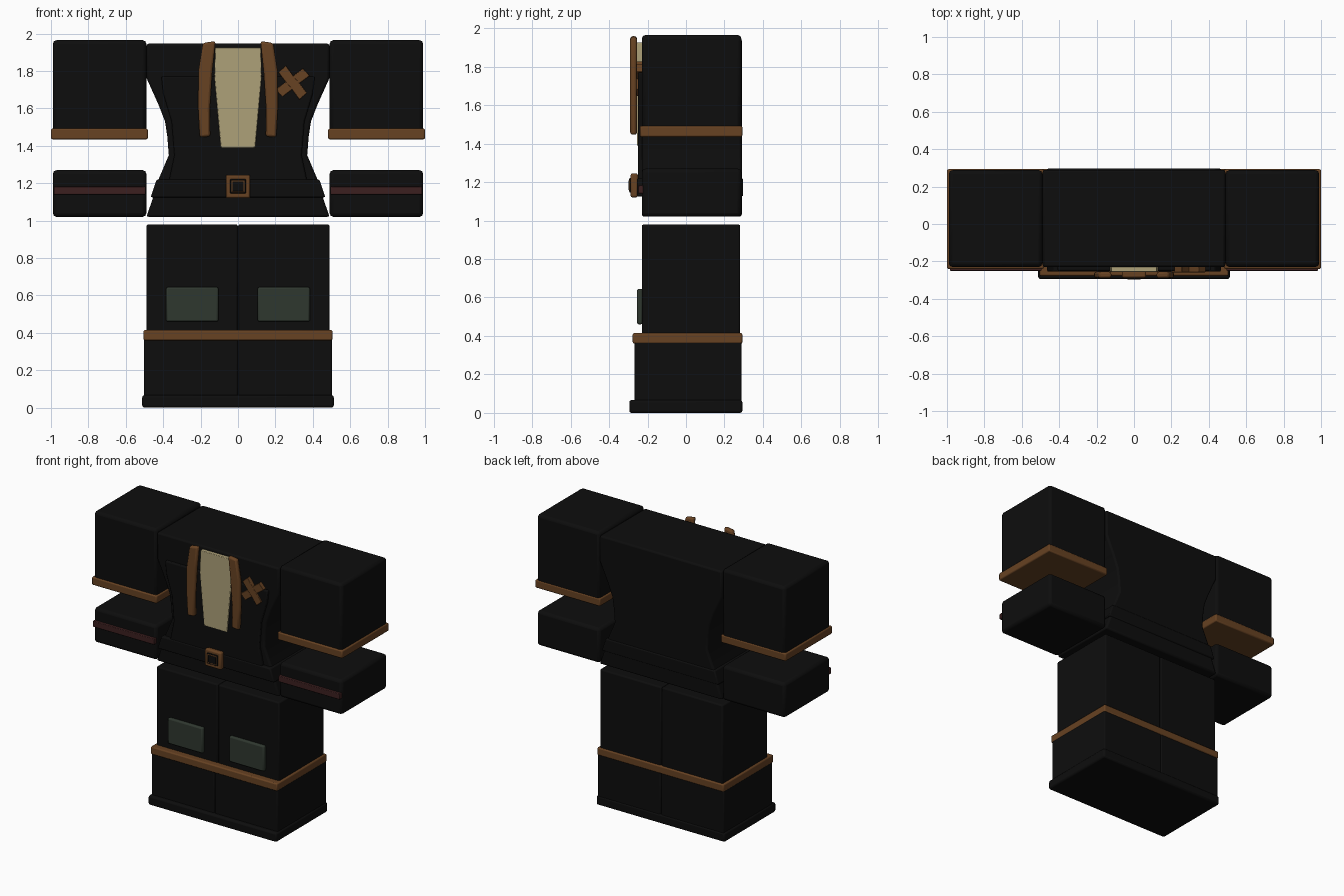
import bpy, bmesh, math

if "Cube" in bpy.data.objects:
    bpy.data.objects.remove(bpy.data.objects["Cube"])


def material(name, rgb):
    m = bpy.data.materials.new(name)
    m.diffuse_color = (*rgb, 1)
    m.use_nodes = True
    m.node_tree.nodes["Principled BSDF"].inputs["Base Color"].default_value = m.diffuse_color
    return m


BLACK = material("black cloth", (0.004, 0.004, 0.004))
BROWN = material("brown leather", (0.135, 0.054, 0.016))
BEIGE = material("beige shirt", (0.42, 0.355, 0.19))
GREEN = material("dark green patch", (0.028, 0.038, 0.028))
RED = material("dark red stripe", (0.045, 0.014, 0.014))


def finish(name, bm, mat, bevel):
    bmesh.ops.recalc_face_normals(bm, faces=bm.faces[:])
    me = bpy.data.meshes.new(name)
    bm.to_mesh(me)
    bm.free()
    me.materials.append(mat)
    ob = bpy.data.objects.new(name, me)
    bpy.context.collection.objects.link(ob)
    if bevel:
        b = ob.modifiers.new("Bevel", 'BEVEL')
        b.width, b.segments, b.limit_method = bevel, 2, 'ANGLE'
        b.angle_limit = math.radians(35)
    bpy.ops.object.select_all(action='DESELECT')
    ob.select_set(True)
    bpy.context.view_layer.objects.active = ob
    bpy.ops.object.shade_smooth_by_angle(angle=math.radians(30))
    return ob


def prism(name, pts, y0, y1, mat, bevel=0.0):
    """Front outline (x, z) pushed from y0 to y1."""
    bm = bmesh.new()
    face = bm.faces.new([bm.verts.new((x, y0, z)) for x, z in pts])
    ext = bmesh.ops.extrude_face_region(bm, geom=[face])
    for v in ext["geom"]:
        if isinstance(v, bmesh.types.BMVert):
            v.co.y = y1
    return finish(name, bm, mat, bevel)


def box(name, x0, x1, y0, y1, z0, z1, mat, bevel=0.01):
    return prism(name, [(x0, z0), (x1, z0), (x1, z1), (x0, z1)], y0, y1, mat, bevel)


def mirrored(half):
    """Close a right-hand outline with its left-hand copy."""
    return half + [(-x, z) for x, z in reversed(half)]


# Torso with narrow waist and flared hem
prism("torso", mirrored([(0.49, 1.02), (0.455, 1.12), (0.425, 1.22), (0.37, 1.35),
                         (0.378, 1.45), (0.39, 1.53), (0.425, 1.62), (0.488, 1.76),
                         (0.488, 1.947)]), -0.23, 0.29, BLACK, 0.012)
# Raised vest front
prism("vest_front", mirrored([(0.37, 1.21), (0.34, 1.35), (0.355, 1.53), (0.40, 1.68),
                              (0.41, 1.77)]), -0.25, -0.22, BLACK, 0.008)
# Belt following the flare
prism("belt", mirrored([(0.467, 1.125), (0.435, 1.22)]), -0.255, 0.297, BLACK, 0.008)
# Shirt panel
prism("shirt", mirrored([(0.092, 1.39), (0.127, 1.78), (0.122, 1.925)]),
      -0.256, -0.225, BEIGE, 0.004)

# Buckle ring and its dark centre
box("buckle", -0.065, 0.065, -0.288, -0.25, 1.12, 1.245, BROWN)
box("buckle_centre", -0.042, 0.042, -0.294, -0.26, 1.145, 1.222, BLACK, 0.004)
box("buckle_inner_rim", -0.036, 0.036, -0.296, -0.26, 1.151, 1.216, BROWN, 0.002)
box("buckle_hole", -0.03, 0.03, -0.298, -0.26, 1.157, 1.21, BLACK, 0.002)

# Crossed badge on the chest
for i, a in enumerate((math.radians(42), math.radians(-48))):
    c, s = math.cos(a), math.sin(a)
    bar = [(-0.092, -0.02), (-0.02, -0.026), (0.02, -0.026), (0.092, -0.034),
           (0.092, 0.02), (0.02, 0.026), (-0.02, 0.026), (-0.092, 0.034)]
    prism(f"badge_bar_{i + 1}", [(0.292 + x * c - z * s, 1.738 + x * s + z * c) for x, z in bar],
          -0.258 - 0.001 * i, -0.225, BROWN, 0.003)

for side, s in (("left", -1), ("right", 1)):
    def sided(name, x0, x1, *rest):
        return box(f"{side}_{name}", s * x0, s * x1, *rest)

    # Lapel strap
    prism(f"{side}_lapel", [(s * x, z) for x, z in [
        (0.148, 1.45), (0.205, 1.445), (0.213, 1.60), (0.212, 1.80), (0.188, 1.95),
        (0.12, 1.96), (0.137, 1.80), (0.15, 1.60)]], -0.29, -0.255, BROWN, 0.012)
    # Sleeve, cuff, glove and glove stripe
    sided("sleeve", 0.49, 0.99, -0.23, 0.288, 1.47, 1.965, BLACK, 0.02)
    sided("cuff", 0.482, 1.0, -0.24, 0.293, 1.435, 1.492, BROWN, 0.008)
    sided("glove", 0.49, 0.99, -0.23, 0.288, 1.02, 1.27, BLACK, 0.02)
    sided("glove_stripe", 0.495, 0.985, -0.25, -0.22, 1.14, 1.183, RED, 0.004)
    # Trouser leg, knee patch and boot
    sided("trouser_leg", 0.001, 0.49, -0.23, 0.282, 0.38, 0.98, BLACK, 0.01)
    sided("knee_patch", 0.105, 0.385, -0.255, -0.225, 0.46, 0.645, GREEN, 0.01)
    sided("boot", 0.001, 0.503, -0.267, 0.288, 0.02, 0.38, BLACK, 0.008)

# Boot trim and sole
box("boot_trim", -0.505, 0.505, -0.277, 0.293, 0.36, 0.415, BROWN, 0.008)
box("sole", -0.512, 0.512, -0.295, 0.293, 0.0, 0.067, BLACK, 0.012)
